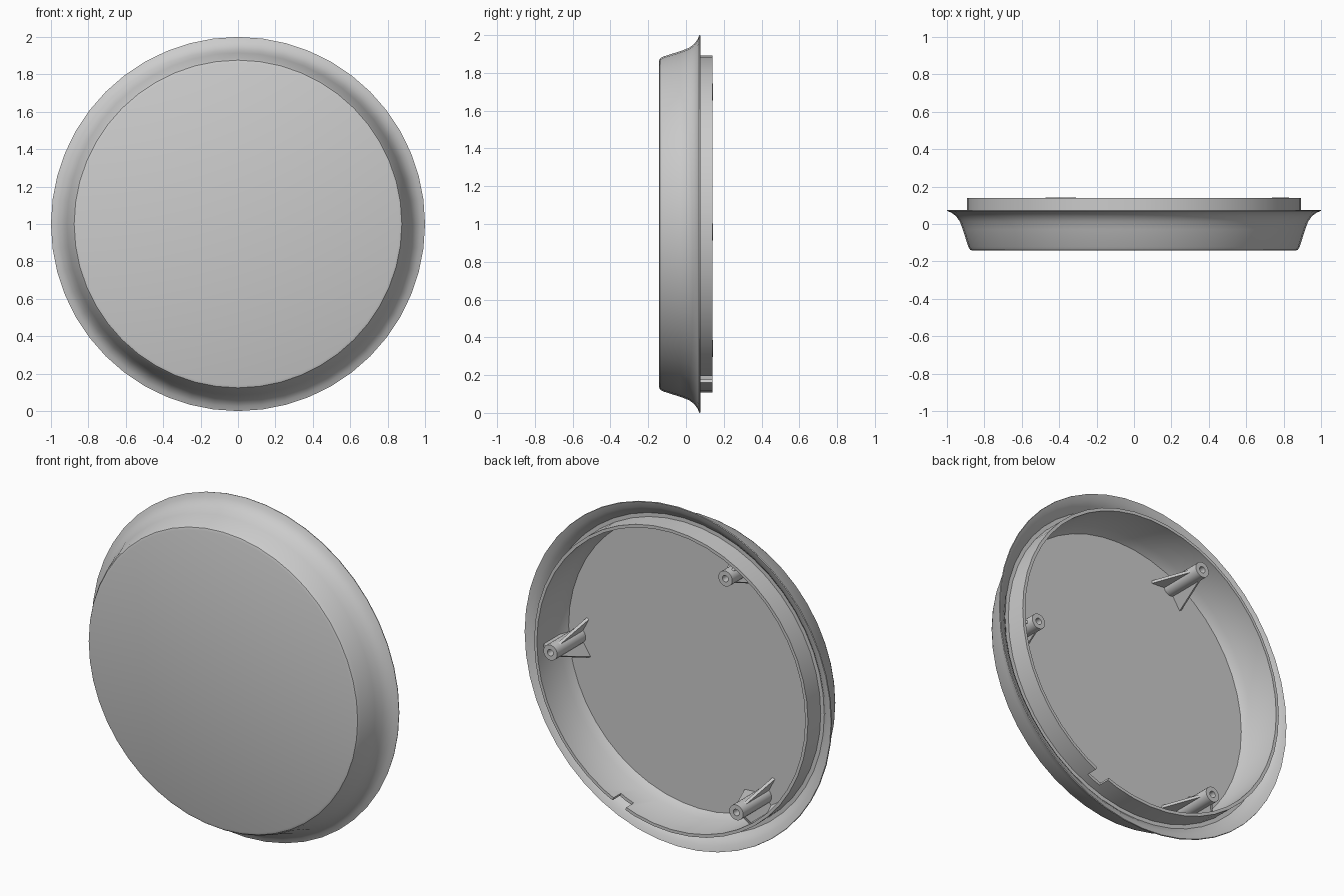
import bpy, bmesh
from math import sin, cos, pi, radians
from mathutils import Vector

if "Cube" in bpy.data.objects:
    bpy.data.objects.remove(bpy.data.objects["Cube"])


def finish(name, bm, smooth=True):
    bmesh.ops.recalc_face_normals(bm, faces=bm.faces)
    me = bpy.data.meshes.new(name)
    bm.to_mesh(me)
    bm.free()
    ob = bpy.data.objects.new(name, me)
    bpy.context.collection.objects.link(ob)
    if smooth:
        bpy.ops.object.select_all(action='DESELECT')
        ob.select_set(True)
        bpy.context.view_layer.objects.active = ob
        bpy.ops.object.shade_smooth_by_angle(angle=radians(30))
    return ob


def lathe(name, profile, segs, cx=0.0, cz=1.0):
    """Revolve (radius, y) points around an axis parallel to y."""
    bm = bmesh.new()
    rings = []
    for r, y in profile:
        if r == 0:
            rings.append([bm.verts.new((cx, y, cz))] * segs)
        else:
            rings.append([bm.verts.new((cx + r * cos(2 * pi * i / segs), y,
                                        cz + r * sin(2 * pi * i / segs)))
                          for i in range(segs)])
    for a, b in zip(rings, rings[1:]):
        for i in range(segs):
            j = (i + 1) % segs
            loop = list(dict.fromkeys((a[i], a[j], b[j], b[i])))
            if len(loop) > 2:
                bm.faces.new(loop)
    return finish(name, bm)


def plate(name, outline, thick, cx, cz, ang):
    """Extruded (distance, y) outline, pointing along ang from (cx, cz)."""
    d = Vector((cos(ang), 0, sin(ang)))
    n = Vector((-sin(ang), 0, cos(ang))) * thick / 2
    bm = bmesh.new()
    sides = [[bm.verts.new(Vector((cx, y, cz)) + d * r + n * s) for r, y in outline]
             for s in (-1, 1)]
    for s in sides:
        bm.faces.new(s)
    for i in range(len(outline)):
        j = (i + 1) % len(outline)
        bm.faces.new((sides[0][i], sides[0][j], sides[1][j], sides[1][i]))
    return finish(name, bm, smooth=False)


# Dished cover: front face, flared rim, groove, locating ring, hollow inside
cover = lathe("cover", [
    (0, -0.143), (0.862, -0.143), (0.876, -0.138), (0.886, -0.122),
    (0.915, -0.03), (0.932, 0.015), (0.952, 0.042), (0.975, 0.06), (1.0, 0.07),
    (0.998, 0.076), (0.965, 0.064), (0.94, 0.045), (0.915, 0.02), (0.892, 0.02),
    (0.892, 0.139), (0.874, 0.139), (0.874, -0.07), (0.85, -0.122), (0, -0.122)], 48)

# Notch through the locating ring
cutter = plate("notch_cutter", [(0.8, 0.07), (0.91, 0.07), (0.91, 0.2), (0.8, 0.2)],
               0.09, 0, 1, radians(-67.5))
cutter.hide_render = True
cutter.hide_viewport = True
cut = cover.modifiers.new("notch", 'BOOLEAN')
cut.operation = 'DIFFERENCE'
cut.solver = 'EXACT'
cut.object = cutter

# Three screw bosses, each with an outer web to the wall and two tapered fins
angles = [radians(a) for a in (-3, 117, 237)]
for k, a in enumerate(angles, 1):
    x, z = 0.785 * cos(a), 1 + 0.785 * sin(a)
    lathe(f"screw_boss_{k}", [(0.045, -0.125), (0.045, 0.143), (0.019, 0.143),
                              (0.019, 0.0), (0, 0.0)], 20, x, z)
    plate(f"boss_web_{k}", [(0.03, -0.123), (0.068, -0.123), (0.092, -0.07),
                            (0.092, 0.08), (0.03, 0.11)], 0.016, x, z, a)
    for s, side in ((1, "left"), (-1, "right")):
        plate(f"boss_fin_{side}_{k}", [(0.03, -0.123), (0.13, -0.123), (0.044, 0.09),
                                       (0.03, 0.09)], 0.016, x, z, a + s * 2 * pi / 3)
